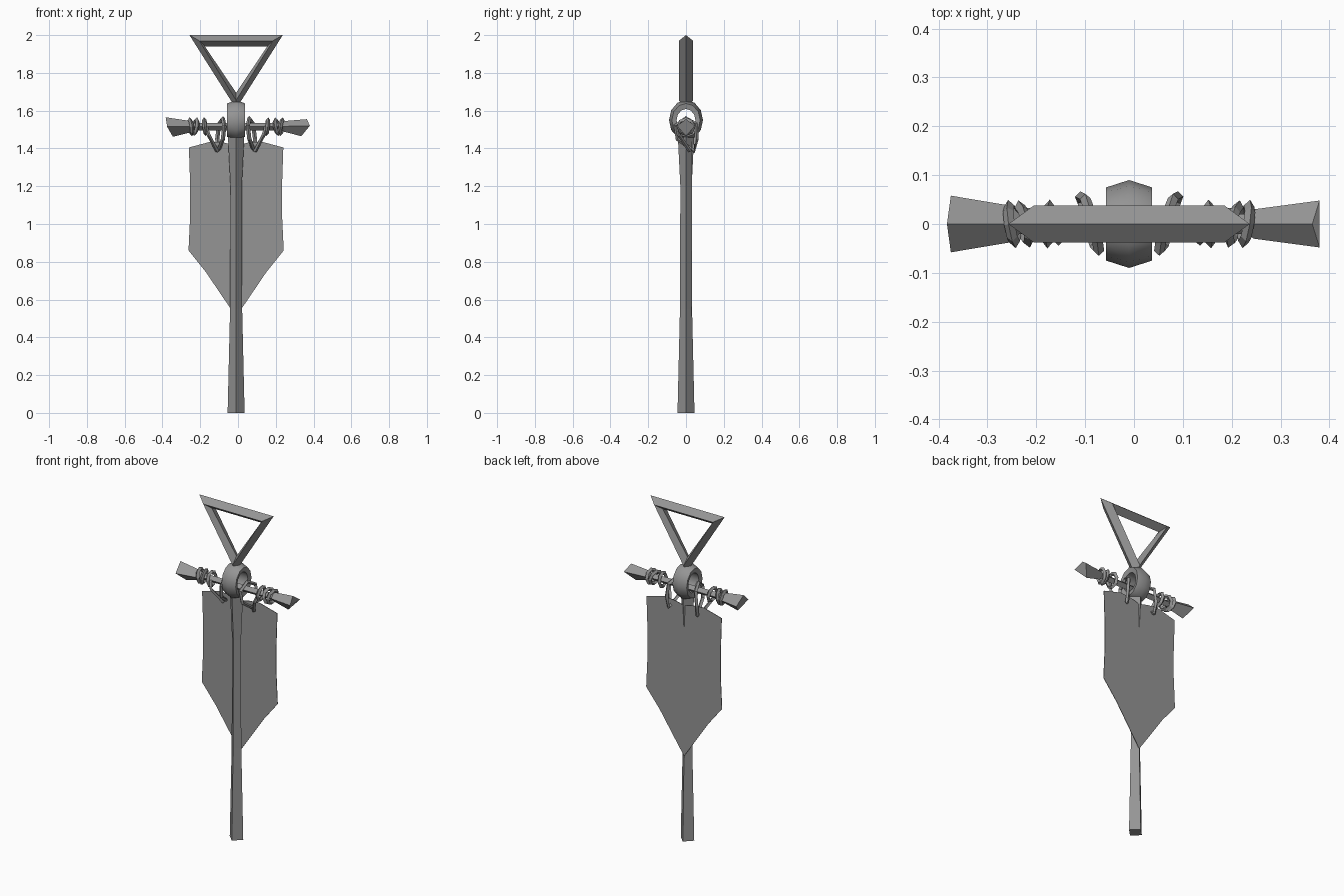
import bpy, bmesh, math
from mathutils import Vector, Matrix

cube = bpy.data.objects.get("Cube")
if cube:
    bpy.data.objects.remove(cube)

CX = -0.01  # centre line of the pole

grey = bpy.data.materials.new("plain grey")
grey.use_nodes = True
colour = (0.3, 0.3, 0.3, 1)
grey.diffuse_color = colour
grey.node_tree.nodes["Principled BSDF"].inputs["Base Color"].default_value = colour


def loft(name, rings, closed=False, smooth=False):
    """Skin rings of equal point count; cap the ends unless the loft closes on itself."""
    bm = bmesh.new()
    loops = [[bm.verts.new(p) for p in ring] for ring in rings]
    n = len(loops[0])
    for i in range(len(loops) if closed else len(loops) - 1):
        a, b = loops[i], loops[(i + 1) % len(loops)]
        for j in range(n):
            k = (j + 1) % n
            bm.faces.new((a[j], a[k], b[k], b[j]))
    if not closed:
        bm.faces.new(loops[0])
        bm.faces.new(loops[-1])
    bmesh.ops.recalc_face_normals(bm, faces=bm.faces)
    mesh = bpy.data.meshes.new(name)
    bm.to_mesh(mesh)
    bm.free()
    mesh.materials.append(grey)
    obj = bpy.data.objects.new(name, mesh)
    bpy.context.collection.objects.link(obj)
    if smooth:
        bpy.ops.object.select_all(action='DESELECT')
        bpy.context.view_layer.objects.active = obj
        obj.select_set(True)
        bpy.ops.object.shade_smooth_by_angle(angle=math.radians(50))
    return obj


def ring_band(name, profile, sides, matrix, smooth=False):
    """Revolve an (axial, radial) profile around the x axis."""
    rings = []
    for i in range(sides):
        a = math.tau * i / sides
        rings.append([matrix @ Vector((x, r * math.cos(a), r * math.sin(a))) for x, r in profile])
    return loft(name, rings, True, smooth)


def strap(name, points, radius, closed):
    """Four-sided cord along a path."""
    pts = [Vector(p) for p in points]
    n = len(pts)
    rings = []
    for i, p in enumerate(pts):
        a = pts[i - 1] if closed or i else p
        b = pts[(i + 1) % n] if closed or i < n - 1 else p
        t = (b - a).normalized()
        u = t.cross(Vector((1, 0, 0))).normalized()
        v = t.cross(u)
        rings.append([p + radius * (u * sx + v * sy) for sx, sy in ((1, 0), (0, 1), (-1, 0), (0, -1))])
    return loft(name, rings, closed)


# Pole: tapered diamond shaft with a flared head
loft("pole", [[(CX - r, 0, z), (CX, -r, z), (CX + r, 0, z), (CX, r, z)]
              for z, r in ((0, .045), (.55, .032), (1.2, .03), (1.46, .043))])

# Triangular finial: diamond section swept round three corners
corners = []
for side in (-1, 1):
    corners.append([(CX + side * .247, 0, 2), (CX + side * .195, -.038, 1.97),
                    (CX + side * .165, 0, 1.94), (CX + side * .195, .038, 1.97)])
corners.append([(CX, 0, 1.61), (CX, -.038, 1.655), (CX, 0, 1.695), (CX, .038, 1.655)])
loft("finial_triangle", corners, True)

# Crowned ring joining the pole, crossbar and finial
ring_band("hub_ring", [(-.047, .075), (0, .09), (.047, .075), (.04, .05), (-.04, .05)], 12,
          Matrix.Translation((CX, 0, 1.55)) @ Matrix.Diagonal((1, 1, 1.18, 1)), True)

# Crossbar: thin middle with flared, slanted diamond ends
bar = [[(-.375, -.058, 1.515), (-.345, 0, 1.462), (-.375, .058, 1.515), (-.383, 0, 1.565)],
       [(-.25, -.037, 1.515), (-.25, 0, 1.485), (-.25, .037, 1.515), (-.25, 0, 1.545)]]
for x, r in ((-.235, .02), (.235, .02)):
    bar.append([(x, -r, 1.515), (x, 0, 1.515 - r), (x, r, 1.515), (x, 0, 1.515 + r)])
bar += [[(.245, -.03, 1.517), (.245, 0, 1.488), (.245, .03, 1.517), (.245, 0, 1.545)],
        [(.38, -.048, 1.52), (.335, 0, 1.465), (.38, .048, 1.52), (.365, 0, 1.555)]]
loft("crossbar", bar)

# Cord windings, tilted differently on each turn
cord = [(-.011, .037), (0, .05), (.011, .037), (0, .026)]
for i, (x, yaw, roll) in enumerate(((.24, 9, 8), (.215, 14, -10), (.165, -3, 6))):
    for side, label in ((-1, "right"), (1, "left")):
        place = (Matrix.Translation((CX + side * x, 0, 1.515))
                 @ Matrix.Rotation(math.radians(-side * yaw), 4, 'Z')
                 @ Matrix.Rotation(math.radians(side * roll), 4, 'Y'))
        ring_band(f"{label}_winding_{i + 1}", cord, 8, place)

# Banner: thin cloth against the back of the pole
half = [(0, 1.415), (.06, 1.43), (.13, 1.437), (.25, 1.405), (.243, 1.2), (.243, 1.05),
        (.252, .86), (.16, .745), (.055, .59), (0, .51)]
outline = half + [(-x, z) for x, z in half[-2:0:-1]]
loft("banner", [[(CX + x, y, z) for x, z in outline] for y in (.03, .033)])

# Straps tying the banner to the crossbar
for side, label in ((-1, "right"), (1, "left")):
    loop = [(.07, 0, 1.56), (.062, -.055, 1.52), (.07, -.045, 1.45), (.095, .045, 1.385),
            (.1, .056, 1.45), (.09, .052, 1.53)]
    strap(f"{label}_tie_loop", [(CX + side * x, y, z) for x, y, z in loop], .011, True)
    leg = [(.16, -.02, 1.515), (.145, -.035, 1.47), (.1, .02, 1.385)]
    strap(f"{label}_tie_leg", [(CX + side * x, y, z) for x, y, z in leg], .01, False)
